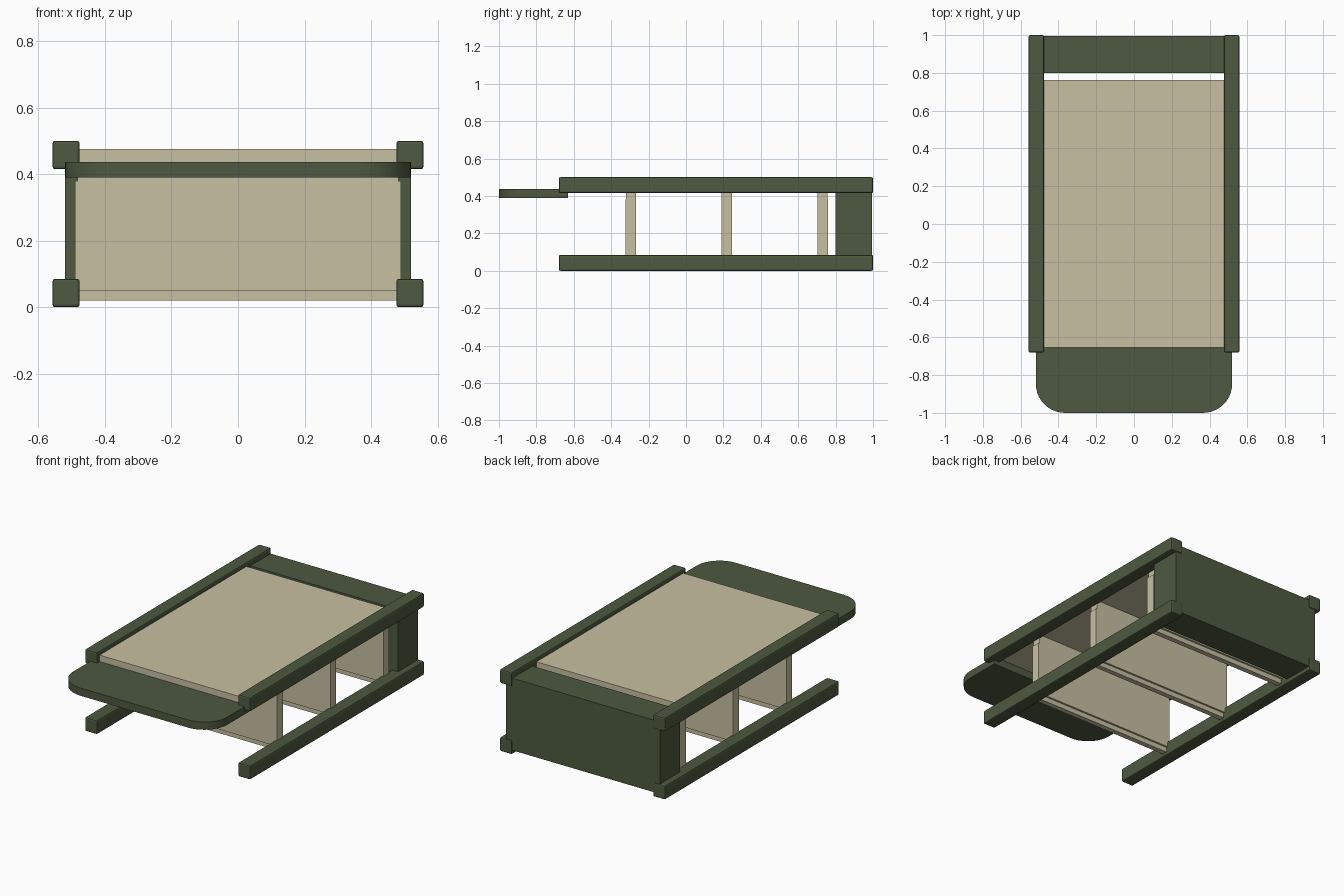
import bpy, bmesh, math

cube = bpy.data.objects.get("Cube")
if cube:
    bpy.data.objects.remove(cube, do_unlink=True)


def material(name, rgb):
    mat = bpy.data.materials.new(name)
    mat.use_nodes = True
    color = (*rgb, 1)
    mat.diffuse_color = color
    mat.node_tree.nodes["Principled BSDF"].inputs["Base Color"].default_value = color
    return mat


GREEN = material("dark_green", (0.075, 0.1, 0.052))
TAN = material("pale_tan", (0.578, 0.527, 0.362))


def finish(name, bm, mat, bevel=0.0):
    mesh = bpy.data.meshes.new(name)
    bmesh.ops.recalc_face_normals(bm, faces=bm.faces)
    bm.to_mesh(mesh)
    bm.free()
    mesh.materials.append(mat)
    obj = bpy.data.objects.new(name, mesh)
    bpy.context.collection.objects.link(obj)
    if bevel:
        mod = obj.modifiers.new("edge_rounding", "BEVEL")
        mod.width = bevel
        mod.segments = 2
    return obj


def box(name, x, y, z, mat, bevel=0.0):
    """Box from (min, max) ranges on each axis."""
    bm = bmesh.new()
    bmesh.ops.create_cube(bm, size=1)
    for v in bm.verts:
        v.co = [(a + b) / 2 + c * (b - a) for c, (a, b) in zip(v.co, (x, y, z))]
    return finish(name, bm, mat, bevel)


# Four long side rails
for side, label in ((1, "left"), (-1, "right")):
    x = sorted((side * 0.476, side * 0.558))
    box(f"{label}_lower_rail", x, (-0.68, 1), (0, 0.085), GREEN, 0.008)
    box(f"{label}_upper_rail", x, (-0.68, 1), (0.415, 0.5), GREEN, 0.008)

# Back block
box("back_block", (-0.52, 0.52), (0.8, 0.995), (0.025, 0.465), GREEN)

# Top deck
box("deck", (-0.478, 0.478), (-0.655, 0.762), (0.437, 0.476), TAN)

# Upright dividers with narrower tongues above and below
for i, y in enumerate((-0.295, 0.218, 0.73), 1):
    box(f"divider_{i}_panel", (-0.49, 0.49), (y - 0.028, y + 0.028), (0.05, 0.38), TAN)
    box(f"divider_{i}_top", (-0.482, 0.482), (y - 0.027, y + 0.027), (0.38, 0.437), TAN)
    box(f"divider_{i}_bottom", (-0.482, 0.482), (y - 0.016, y + 0.016), (0.02, 0.05), TAN)

# Front shelf with two rounded corners
HALF, RADIUS, STEPS = 0.52, 0.155, 10
outline = [(HALF, -0.63), (-HALF, -0.63)]
for cx, start in ((RADIUS - HALF, math.pi), (HALF - RADIUS, 1.5 * math.pi)):
    for i in range(STEPS + 1):
        a = start + i / STEPS * math.pi / 2
        outline.append((cx + RADIUS * math.cos(a), RADIUS - 1 + RADIUS * math.sin(a)))
bm = bmesh.new()
face = bm.faces.new([bm.verts.new((x, y, 0.39)) for x, y in outline])
top = bmesh.ops.extrude_face_region(bm, geom=[face])["geom"]
bmesh.ops.translate(bm, vec=(0, 0, 0.047),
                    verts=[g for g in top if isinstance(g, bmesh.types.BMVert)])
shelf = finish("front_shelf", bm, GREEN)
bpy.ops.object.select_all(action="DESELECT")
shelf.select_set(True)
bpy.context.view_layer.objects.active = shelf
bpy.ops.object.shade_smooth_by_angle(angle=math.radians(30))
